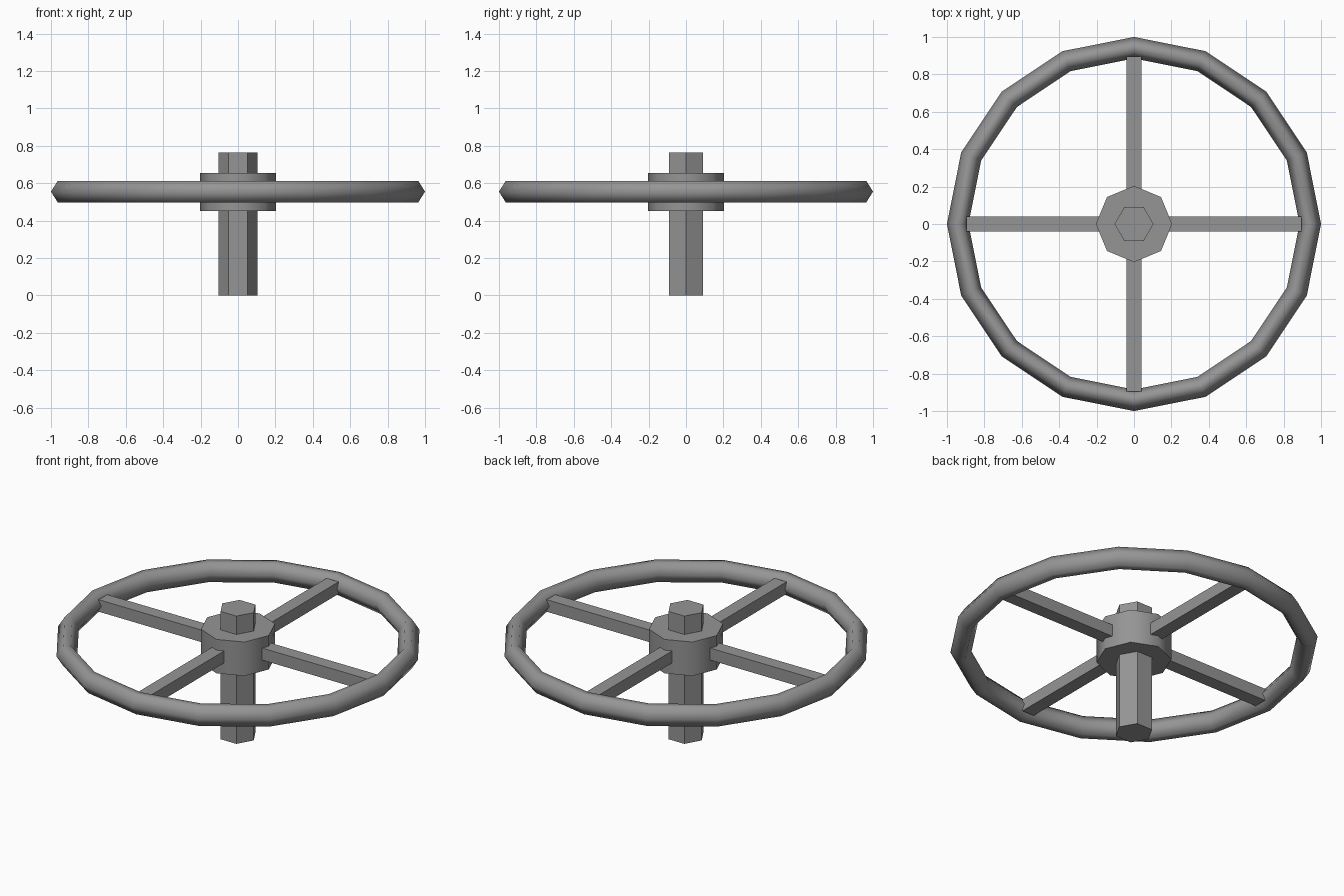
import bpy
import bmesh
from math import cos, sin, tau, radians
from mathutils import Matrix, Vector

if "Cube" in bpy.data.objects:
    bpy.data.objects.remove(bpy.data.objects["Cube"], do_unlink=True)

metal = bpy.data.materials.new("grey_metal")
metal.use_nodes = True
GREY = (0.3, 0.3, 0.3, 1)
metal.diffuse_color = GREY
metal.node_tree.nodes["Principled BSDF"].inputs["Base Color"].default_value = GREY

WHEEL_Z = 0.555


def finish(name, bm, smooth_angle=None):
    bmesh.ops.recalc_face_normals(bm, faces=bm.faces)
    mesh = bpy.data.meshes.new(name)
    bm.to_mesh(mesh)
    bm.free()
    mesh.materials.append(metal)
    obj = bpy.data.objects.new(name, mesh)
    bpy.context.collection.objects.link(obj)
    if smooth_angle:
        bpy.ops.object.select_all(action="DESELECT")
        obj.select_set(True)
        bpy.context.view_layer.objects.active = obj
        bpy.ops.object.shade_smooth_by_angle(angle=radians(smooth_angle))
    return obj


def prism(name, sides, radius, bottom, top, smooth_angle=None):
    bm = bmesh.new()
    ring = [bm.verts.new((radius * cos(tau * i / sides),
                          radius * sin(tau * i / sides), bottom))
            for i in range(sides)]
    base = bm.faces.new(ring)
    cap = bmesh.ops.extrude_face_region(bm, geom=[base])["geom"]
    moved = [v for v in cap if isinstance(v, bmesh.types.BMVert)]
    bmesh.ops.translate(bm, verts=moved, vec=(0, 0, top - bottom))
    if not base.is_valid or len(bm.faces) < sides + 2:
        bm.faces.new(ring)
    return finish(name, bm, smooth_angle)


# Shaft and hub
prism("shaft", 6, 0.104, 0, 0.765)
prism("hub", 8, 0.204, 0.452, 0.655, 50)

# Rim: a six-sided section swept around sixteen corners
section = [(0.0575, 0), (0.021, 0.058), (-0.021, 0.058),
           (-0.0575, 0), (-0.021, -0.058), (0.021, -0.058)]
SEGMENTS = 16
bm = bmesh.new()
loops = []
for i in range(SEGMENTS):
    a = tau * i / SEGMENTS
    loops.append([bm.verts.new(((0.9425 + r) * cos(a), (0.9425 + r) * sin(a), WHEEL_Z + z))
                  for r, z in section])
for i, loop in enumerate(loops):
    after = loops[(i + 1) % SEGMENTS]
    for j in range(len(section)):
        k = (j + 1) % len(section)
        bm.faces.new((loop[j], after[j], after[k], loop[k]))
finish("rim", bm, 75)

# Four square spokes between hub and rim
names = ["spoke_left", "spoke_back", "spoke_right", "spoke_front"]
INNER, OUTER, WIDTH = 0.15, 0.895, 0.08
for i, name in enumerate(names):
    bm = bmesh.new()
    bmesh.ops.create_cube(bm, size=1)
    bmesh.ops.scale(bm, verts=bm.verts, vec=(OUTER - INNER, WIDTH, WIDTH * 0.9))
    bmesh.ops.translate(bm, verts=bm.verts,
                        vec=Vector(((INNER + OUTER) / 2, 0, WHEEL_Z)))
    bmesh.ops.rotate(bm, verts=bm.verts, cent=(0, 0, 0),
                     matrix=Matrix.Rotation(tau * i / 4, 3, "Z"))
    finish(name, bm)
